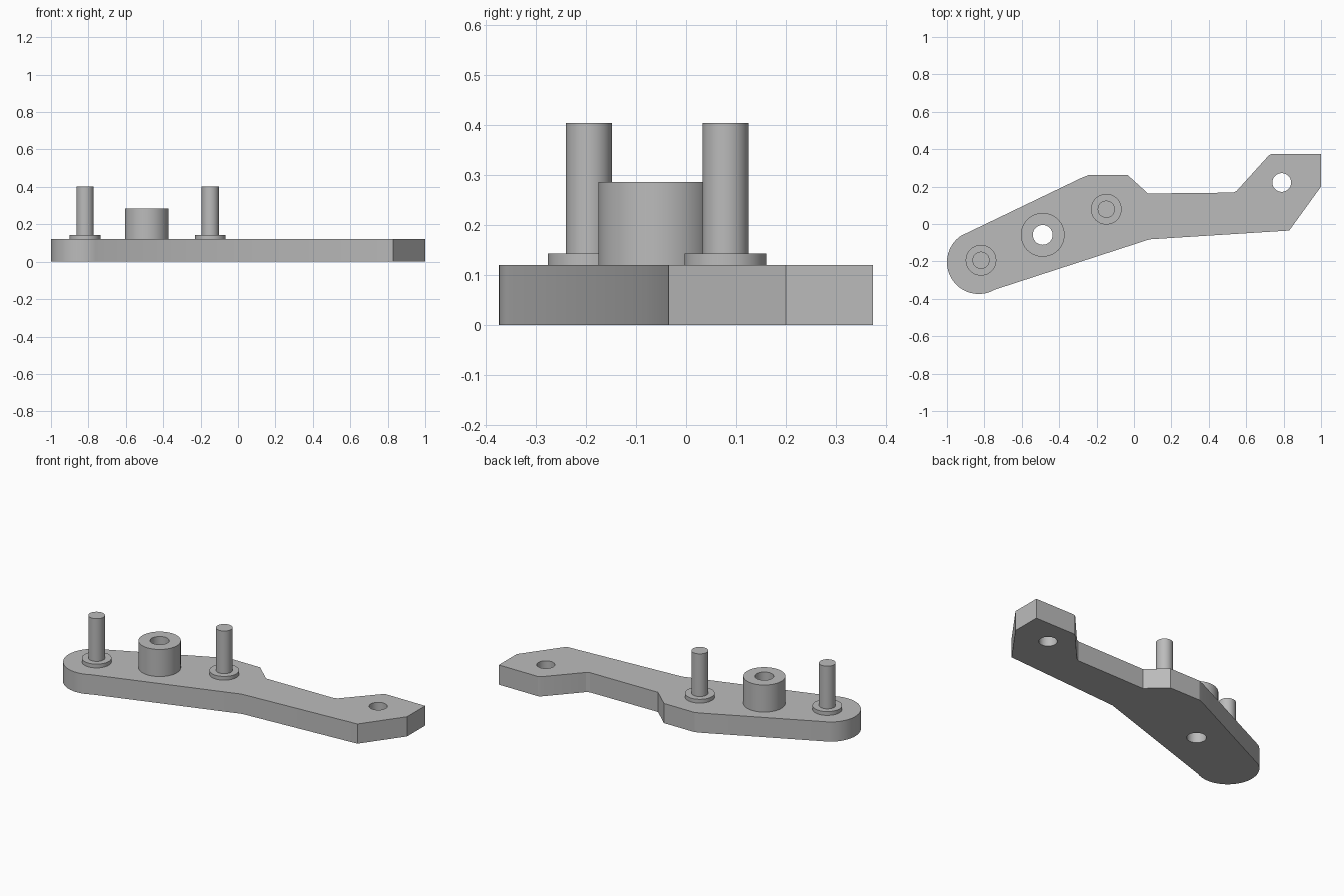
import bpy, bmesh
from math import radians, cos, sin, pi

cube = bpy.data.objects.get("Cube")
if cube:
    bpy.data.objects.remove(cube)

grey = bpy.data.materials.new("plain grey")
grey.use_nodes = True
colour = (0.5, 0.5, 0.5, 1)
grey.diffuse_color = colour
grey.node_tree.nodes["Principled BSDF"].inputs["Base Color"].default_value = colour


def arc(centre, radius, start=0, end=360, count=48):
    """Points on an arc; a full turn leaves out the repeated last point."""
    steps = count if end - start == 360 else count - 1
    angles = [radians(start + (end - start) * i / steps) for i in range(count)]
    return [(centre[0] + radius * cos(a), centre[1] + radius * sin(a)) for a in angles]


def slab(name, loops, bottom, top):
    """Extrude an outline, with any further loops as holes through it."""
    bm = bmesh.new()
    edges = []
    for loop in loops:
        verts = [bm.verts.new((x, y, bottom)) for x, y in loop]
        edges += [bm.edges.new((a, b)) for a, b in zip(verts, verts[1:] + verts[:1])]
    bmesh.ops.triangle_fill(bm, edges=edges, use_beauty=True, use_dissolve=False)
    result = bmesh.ops.extrude_face_region(bm, geom=bm.faces[:], use_keep_orig=True)
    moved = [g for g in result["geom"] if isinstance(g, bmesh.types.BMVert)]
    bmesh.ops.translate(bm, verts=moved, vec=(0, 0, top - bottom))
    bmesh.ops.recalc_face_normals(bm, faces=bm.faces[:])
    mesh = bpy.data.meshes.new(name)
    bm.to_mesh(mesh)
    bm.free()
    mesh.materials.append(grey)
    obj = bpy.data.objects.new(name, mesh)
    bpy.context.collection.objects.link(obj)
    bpy.ops.object.select_all(action="DESELECT")
    obj.select_set(True)
    bpy.context.view_layer.objects.active = obj
    bpy.ops.object.shade_smooth_by_angle(angle=radians(20))
    return obj


THICK = 0.12
BOSS = (-0.488, -0.058)
TIP_HOLE = (0.79, 0.222)

# Cranked plate with a rounded end and two through holes
outline = [(1, 0.2), (1, 0.374), (0.735, 0.374), (0.72, 0.366), (0.55, 0.178),
           (0.53, 0.168), (0.075, 0.163), (-0.035, 0.263), (-0.24, 0.263),
           (-0.28, 0.247)]
outline += arc((-0.83, -0.204), 0.17, 124, 300, 32)
outline += [(0.083, -0.082), (0.83, -0.035)]
slab("plate", [outline, arc(BOSS, 0.053), arc(TIP_HOLE, 0.05)], 0, THICK)

# Hollow boss
slab("boss", [arc(BOSS, 0.117, count=64), arc(BOSS, 0.053)], THICK, 0.285)

# Two pins, each on a round collar
for side, centre in (("right", (-0.818, -0.194)), ("left", (-0.148, 0.079))):
    slab(side + "_collar", [arc(centre, 0.082)], THICK, 0.143)
    slab(side + "_pin", [arc(centre, 0.046)], 0.143, 0.403)
